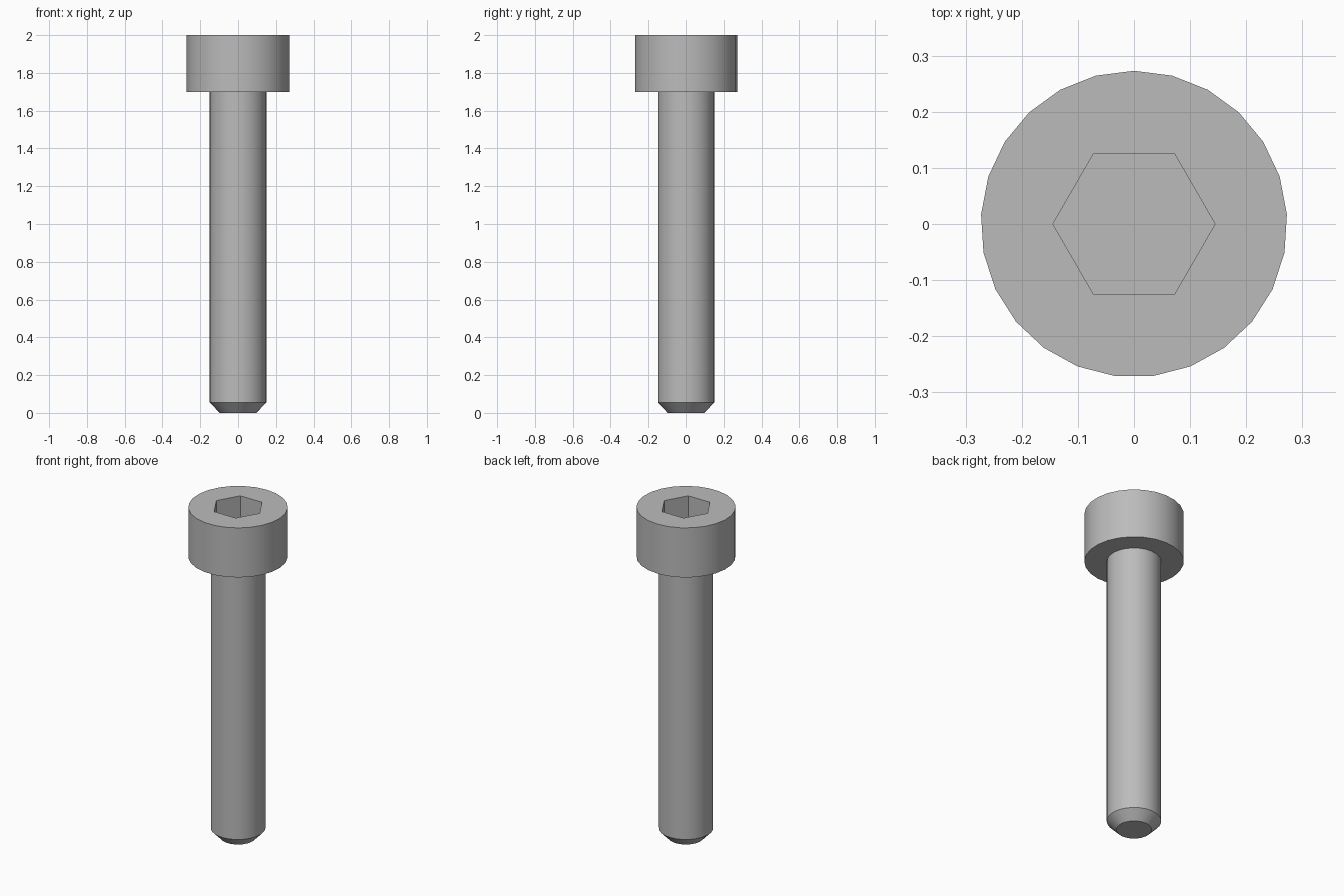
import bpy, bmesh, math

cube = bpy.data.objects.get("Cube")
if cube:
    bpy.data.objects.remove(cube, do_unlink=True)

SEGMENTS = 25
HEAD_R, SHAFT_R, TIP_R = 0.273, 0.15, 0.097
HEAD_Z, TOP_Z, TIP_Z = 1.7, 2.0, 0.055
SOCKET_R, SOCKET_DEPTH = 0.1445, 0.15

steel = bpy.data.materials.new("steel_grey")
steel.use_nodes = True
colour = (0.5, 0.5, 0.5, 1)
steel.diffuse_color = colour
steel.node_tree.nodes["Principled BSDF"].inputs["Base Color"].default_value = colour


def ring(bm, radius, z, count=SEGMENTS, start=math.pi / 2):
    step = math.tau / count
    return [bm.verts.new((radius * math.cos(start + i * step),
                          radius * math.sin(start + i * step), z))
            for i in range(count)]


def bridge(bm, low, high):
    for i in range(len(low)):
        j = (i + 1) % len(low)
        bm.faces.new((low[i], low[j], high[j], high[i]))


def edges_of(bm, loop):
    return [bm.edges.get((v, loop[i - 1])) or bm.edges.new((v, loop[i - 1]))
            for i, v in enumerate(loop)]


bm = bmesh.new()

# Chamfered tip, shank, underside and side of the head
profile = [(TIP_R, 0), (SHAFT_R, TIP_Z), (SHAFT_R, HEAD_Z),
           (HEAD_R, HEAD_Z), (HEAD_R, TOP_Z)]
rings = [ring(bm, r, z) for r, z in profile]
for low, high in zip(rings, rings[1:]):
    bridge(bm, low, high)
bm.faces.new(rings[0][::-1])

# Hexagonal socket sunk into the head
rim = ring(bm, SOCKET_R, TOP_Z, 6, 0)
floor = ring(bm, SOCKET_R, TOP_Z - SOCKET_DEPTH, 6, 0)
bridge(bm, rim, floor)
bm.faces.new(floor)

# Flat top around the socket
bmesh.ops.triangle_fill(bm, use_beauty=True,
                        edges=edges_of(bm, rings[-1]) + edges_of(bm, rim))
bmesh.ops.recalc_face_normals(bm, faces=bm.faces[:])

mesh = bpy.data.meshes.new("socket_head_bolt")
bm.to_mesh(mesh)
bm.free()
bolt = bpy.data.objects.new("socket_head_bolt", mesh)
bpy.context.collection.objects.link(bolt)
mesh.materials.append(steel)

# Rounded sides shade smoothly, rims stay crisp
bpy.ops.object.select_all(action='DESELECT')
bolt.select_set(True)
bpy.context.view_layer.objects.active = bolt
bpy.ops.object.shade_smooth_by_angle(angle=math.radians(30))
